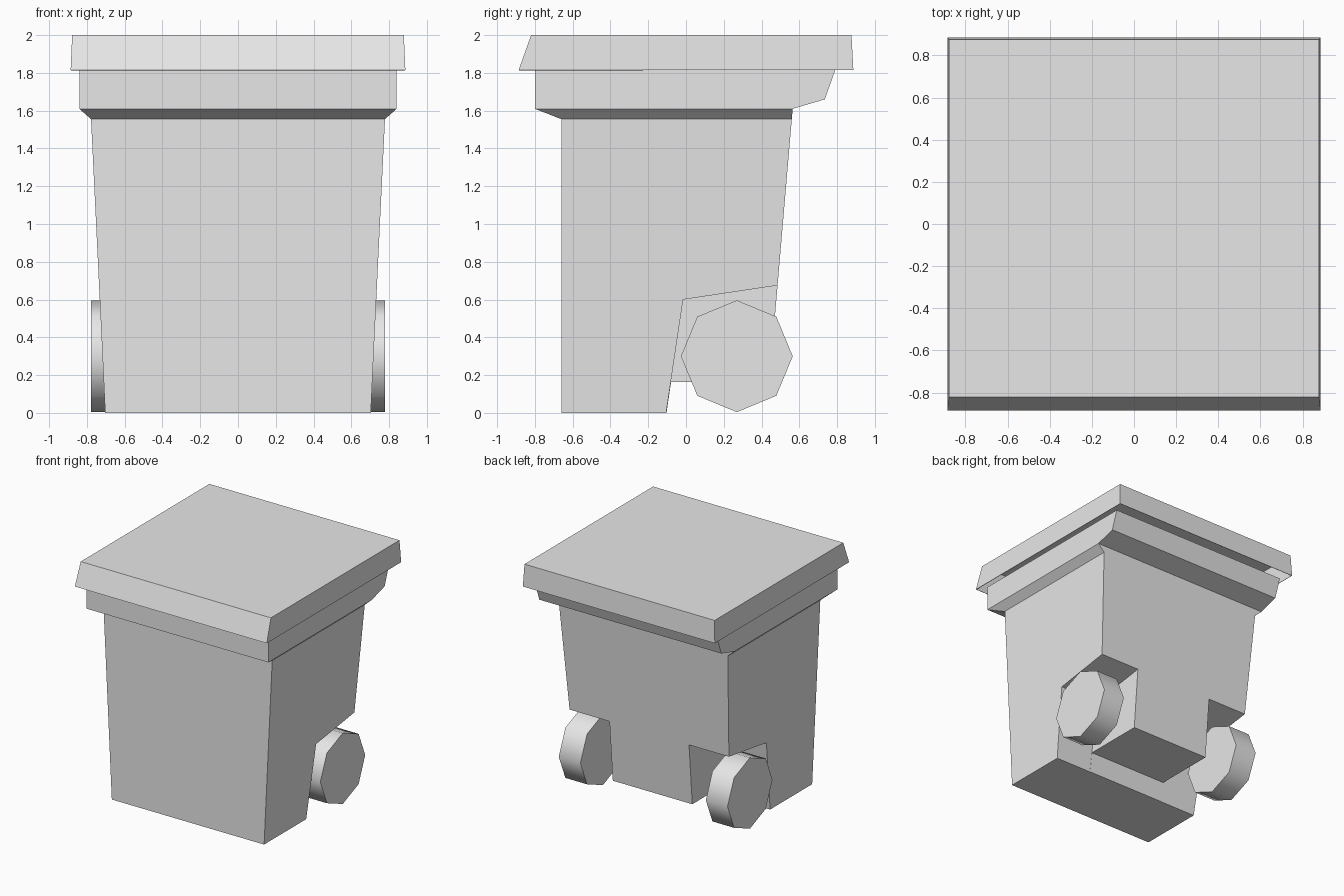
import bpy, bmesh, math
from mathutils import Matrix

cube = bpy.data.objects.get("Cube")
if cube:
    bpy.data.objects.remove(cube, do_unlink=True)

grey = bpy.data.materials.new("plain_grey")
grey.use_nodes = True
grey.diffuse_color = (0.8, 0.8, 0.8, 1)
grey.node_tree.nodes["Principled BSDF"].inputs["Base Color"].default_value = (0.8, 0.8, 0.8, 1)


def finish(name, bm):
    """Turn a bmesh into a named object in the scene."""
    bmesh.ops.recalc_face_normals(bm, faces=bm.faces)
    mesh = bpy.data.meshes.new(name)
    bm.to_mesh(mesh)
    bm.free()
    mesh.materials.append(grey)
    obj = bpy.data.objects.new(name, mesh)
    bpy.context.collection.objects.link(obj)
    return obj


def loft(name, first, second, caps=(True, True)):
    """Bridge two matching loops of points, optionally capping each end."""
    bm = bmesh.new()
    a = [bm.verts.new(p) for p in first]
    b = [bm.verts.new(p) for p in second]
    n = len(a)
    for i in range(n):
        j = (i + 1) % n
        bm.faces.new((a[i], a[j], b[j], b[i]))
    for loop, cap in zip((a, b), caps):
        if cap:
            bm.faces.new(loop)
    return finish(name, bm)


def prism(name, profile, x0, x1):
    """Sweep a (y, z) side profile along x; x0 and x1 may vary with height."""
    return loft(name, [(x0(z), y, z) for y, z in profile],
                [(x1(z), y, z) for y, z in profile])


def rectangle(half_x, front, back, z):
    return [(-half_x, front, z), (half_x, front, z), (half_x, back, z), (-half_x, back, z)]


def cut(obj, cutter):
    mod = obj.modifiers.new("cut", 'BOOLEAN')
    mod.operation, mod.solver, mod.object = 'DIFFERENCE', 'EXACT', cutter
    bpy.context.view_layer.objects.active = obj
    bpy.ops.object.modifier_apply(modifier=mod.name)
    bpy.data.objects.remove(cutter, do_unlink=True)


# Tapered bin body
def half_width(z):
    return 0.703 + 0.075 * z / 1.555


body = prism("bin_body", [(-0.66, 0), (0.427, 0), (0.56, 1.555), (-0.66, 1.555)],
             lambda z: -half_width(z), half_width)

# Wheel recesses at the back corners
recess = [(-0.12, -0.1), (-0.015, 0.6), (0.985, 0.75), (0.985, -0.1)]
for side in (-1, 1):
    cut(body, prism("recess_cutter", recess,
                    lambda z: side * 0.367, lambda z: side * 1.2))

# Raised underside between the wheels
underside = [(-0.118, -0.1), (-0.079, 0.163), (1, 0.163), (1, -0.1)]
cut(body, prism("underside_cutter", underside, lambda z: -1.2, lambda z: 1.2))

# Flare under the collar
loft("collar_flare", rectangle(0.778, -0.66, 0.56, 1.555),
     rectangle(0.84, -0.8, 0.565, 1.61))

# Collar with the sloped handle at the back
prism("collar", [(-0.8, 1.61), (0.565, 1.61), (0.735, 1.66), (0.79, 1.815), (-0.8, 1.815)],
      lambda z: -0.84, lambda z: 0.84)

# Hollow lid, open underneath
lid = loft("lid", rectangle(0.886, -0.886, 0.886, 1.815),
           rectangle(0.878, -0.82, 0.876, 2.0), caps=(False, True))
shell = lid.modifiers.new("shell", 'SOLIDIFY')
shell.thickness = 0.005
shell.offset = -1

# Eight-sided wheels
for side, name in ((1, "left_wheel"), (-1, "right_wheel")):
    bm = bmesh.new()
    bmesh.ops.create_cone(bm, cap_ends=True, segments=8, radius1=0.296, radius2=0.296,
                          depth=0.2, matrix=Matrix.Translation((side * 0.679, 0.269, 0.3))
                          @ Matrix.Rotation(math.pi / 2, 4, 'Y'))
    wheel = finish(name, bm)
    bpy.ops.object.select_all(action='DESELECT')
    wheel.select_set(True)
    bpy.context.view_layer.objects.active = wheel
    bpy.ops.object.shade_smooth_by_angle(angle=math.radians(60))
